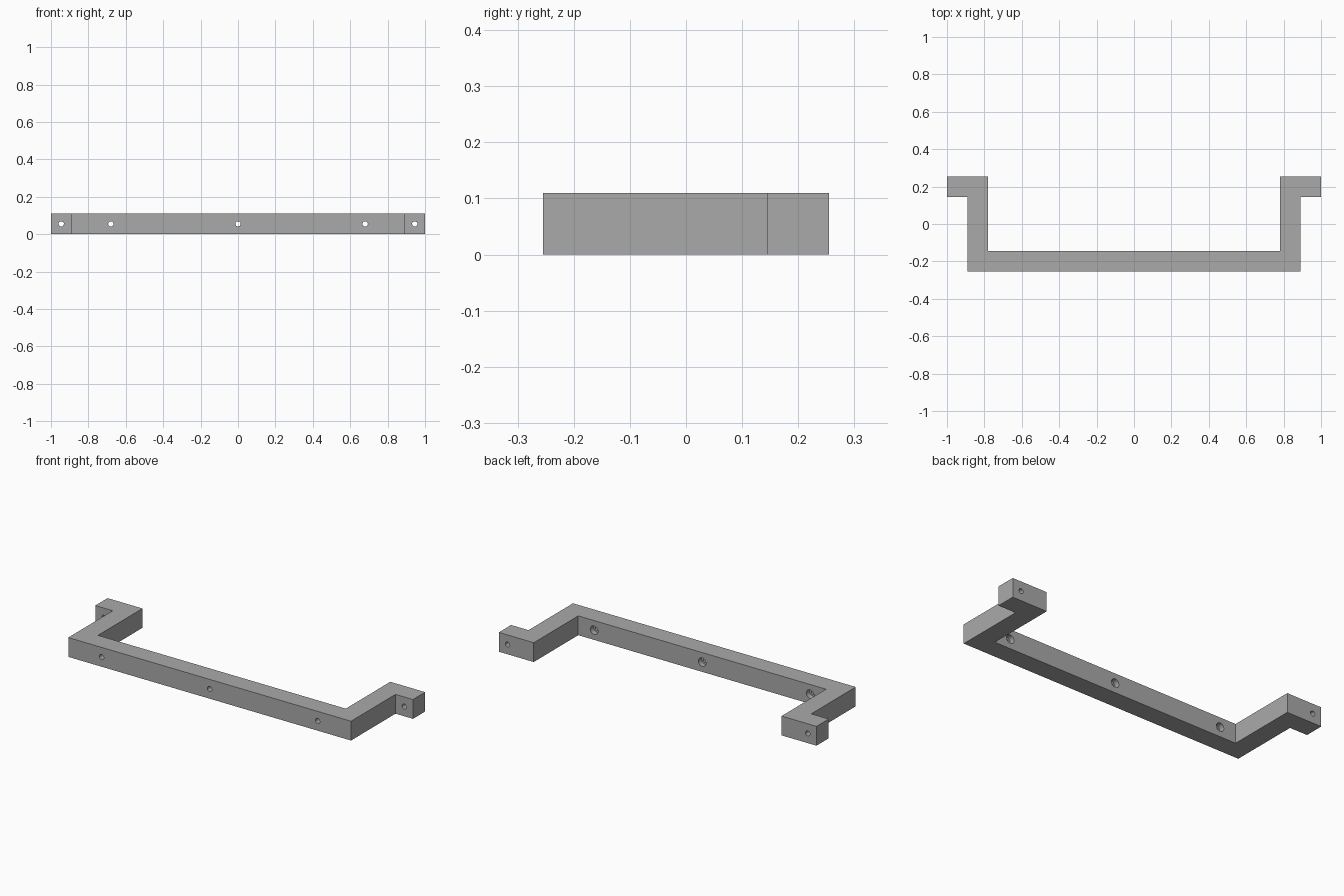
import bpy
import bmesh
import math

cube = bpy.data.objects.get("Cube")
if cube:
    bpy.data.objects.remove(cube, do_unlink=True)

HEIGHT = 0.11
BACK = 0.255
BAR = 0.11            # square bar thickness
ARM = 0.89            # outer face of the arms

grey = bpy.data.materials.new("plain grey")
grey.use_nodes = True
colour = (0.4, 0.4, 0.4, 1)
grey.diffuse_color = colour
grey.node_tree.nodes["Principled BSDF"].inputs["Base Color"].default_value = colour

# Bracket: half outline mirrored across x, extruded upward
half = [(ARM, -BACK), (ARM, BACK - BAR), (1, BACK - BAR), (1, BACK),
        (ARM - BAR, BACK), (ARM - BAR, BAR - BACK)]
outline = half + [(-x, y) for x, y in reversed(half)]
bm = bmesh.new()
face = bm.faces.new([bm.verts.new((x, y, 0)) for x, y in outline])
ext = bmesh.ops.extrude_face_region(bm, geom=[face])
top = [v for v in ext["geom"] if isinstance(v, bmesh.types.BMVert)]
bmesh.ops.translate(bm, verts=top, vec=(0, 0, HEIGHT))
bmesh.ops.recalc_face_normals(bm, faces=bm.faces)
mesh = bpy.data.meshes.new("mounting_bracket")
bm.to_mesh(mesh)
bm.free()
bracket = bpy.data.objects.new("mounting_bracket", mesh)
bpy.context.collection.objects.link(bracket)
mesh.materials.append(grey)


def drill(name, x, y0, y1, radius):
    """Cut a round hole along y between y0 and y1."""
    bpy.ops.mesh.primitive_cylinder_add(
        vertices=32, radius=radius, depth=y1 - y0,
        location=(x, (y0 + y1) / 2, HEIGHT / 2), rotation=(math.pi / 2, 0, 0))
    cutter = bpy.context.object
    cutter.name = name
    cutter.hide_render = True
    cutter.data.materials.append(grey)
    bpy.context.view_layer.objects.active = bracket
    mod = bracket.modifiers.new(name, "BOOLEAN")
    mod.operation = "DIFFERENCE"
    mod.solver = "EXACT"
    mod.object = cutter
    bpy.ops.object.modifier_apply(modifier=name)
    bpy.data.objects.remove(cutter, do_unlink=True)


# Screw holes through the front bar, counterbored from behind
inner = BAR - BACK
for x in (-0.68, 0, 0.68):
    drill("screw_hole", x, -BACK - 0.05, inner + 0.05, 0.014)
    drill("counterbore", x, inner - 0.03, inner + 0.05, 0.024)

# Screw holes through the mounting ears
for x in (-0.945, 0.945):
    drill("ear_hole", x, BACK - BAR - 0.05, BACK + 0.05, 0.014)

# Smooth hole walls, sharp bar edges
bpy.ops.object.select_all(action="DESELECT")
bracket.select_set(True)
bpy.context.view_layer.objects.active = bracket
bpy.ops.object.shade_smooth_by_angle(angle=math.radians(30))
